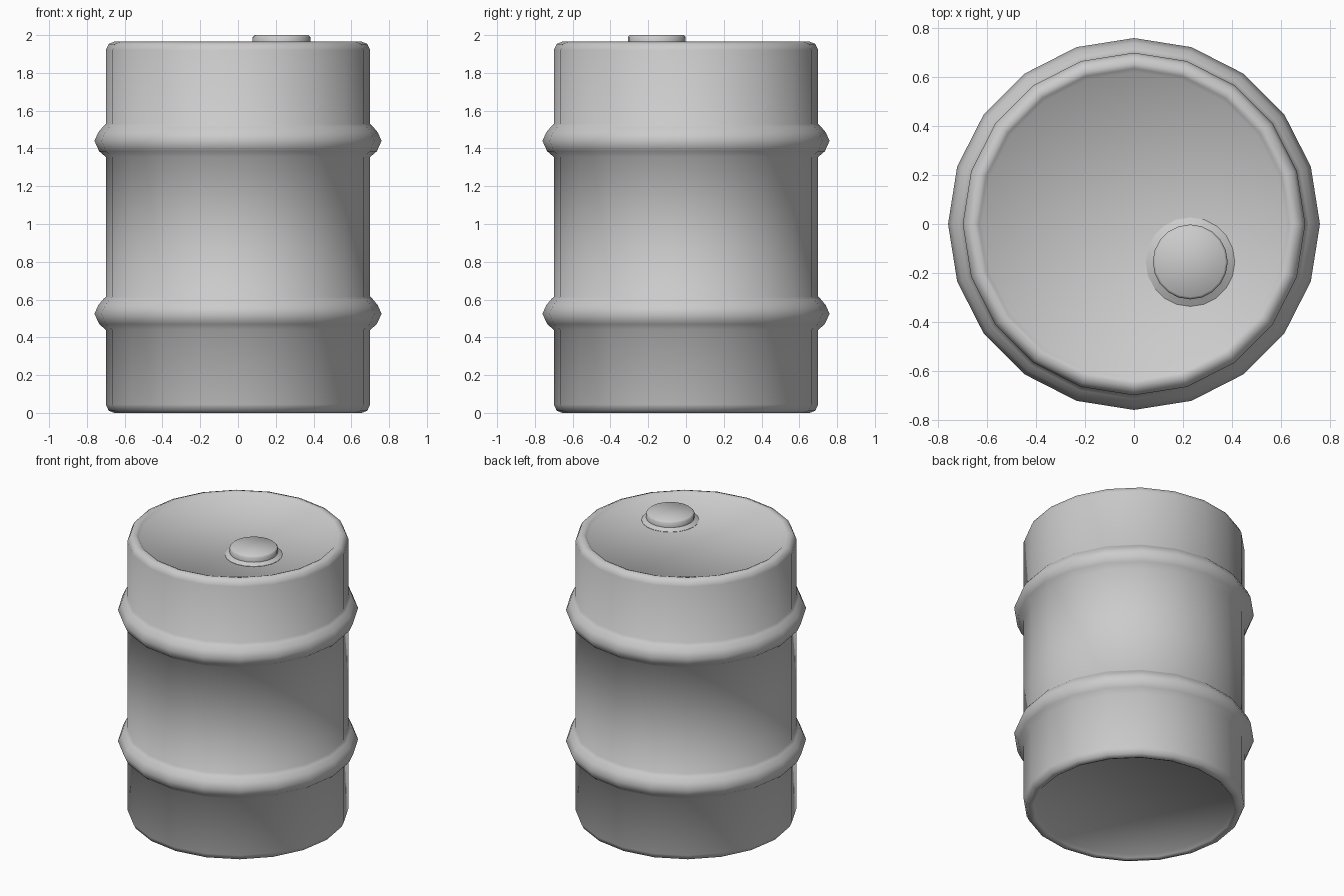
import bpy, bmesh, math

if "Cube" in bpy.data.objects:
    bpy.data.objects.remove(bpy.data.objects["Cube"])

SIDES = 20


def lathe(name, profile, centre=(0, 0)):
    """Revolve an (r, z) profile, bottom to top, closing both ends with flat faces."""
    bm = bmesh.new()
    rings = []
    for r, z in profile:
        rings.append([bm.verts.new((r * math.cos(i * math.tau / SIDES),
                                    r * math.sin(i * math.tau / SIDES), z))
                      for i in range(SIDES)])
    for a, b in zip(rings, rings[1:]):
        for i in range(SIDES):
            j = (i + 1) % SIDES
            bm.faces.new((a[i], a[j], b[j], b[i]))
    bm.faces.new(rings[0][::-1])
    bm.faces.new(rings[-1])
    mesh = bpy.data.meshes.new(name)
    bm.to_mesh(mesh)
    bm.free()
    ob = bpy.data.objects.new(name, mesh)
    ob.location = (centre[0], centre[1], 0)
    bpy.context.collection.objects.link(ob)
    bpy.ops.object.select_all(action='DESELECT')
    ob.select_set(True)
    bpy.context.view_layer.objects.active = ob
    bpy.ops.object.shade_smooth_by_angle(angle=math.radians(50))
    return ob


def rib(z):
    """Rolled hoop bulging out of the wall."""
    return [(0.70, z - 0.085), (0.735, z - 0.055), (0.76, z),
            (0.74, z + 0.045), (0.715, z + 0.075), (0.70, z + 0.09)]


# Drum shell: rounded rims, recessed ends and two hoops
rim = [(0.62, 0.025), (0.635, 0.008), (0.655, 0.0), (0.685, 0.012), (0.70, 0.045)]
top_rim = [(r, 1.965 - z) for r, z in reversed(rim)]
lathe("drum_body", rim + rib(0.525) + rib(1.44) + top_rim)

# Filler cap with a sloping flange
lathe("filler_cap", [(0.182, 1.93), (0.182, 1.942), (0.153, 1.958),
                     (0.153, 1.99), (0.143, 2.0)], (0.23, -0.155))
